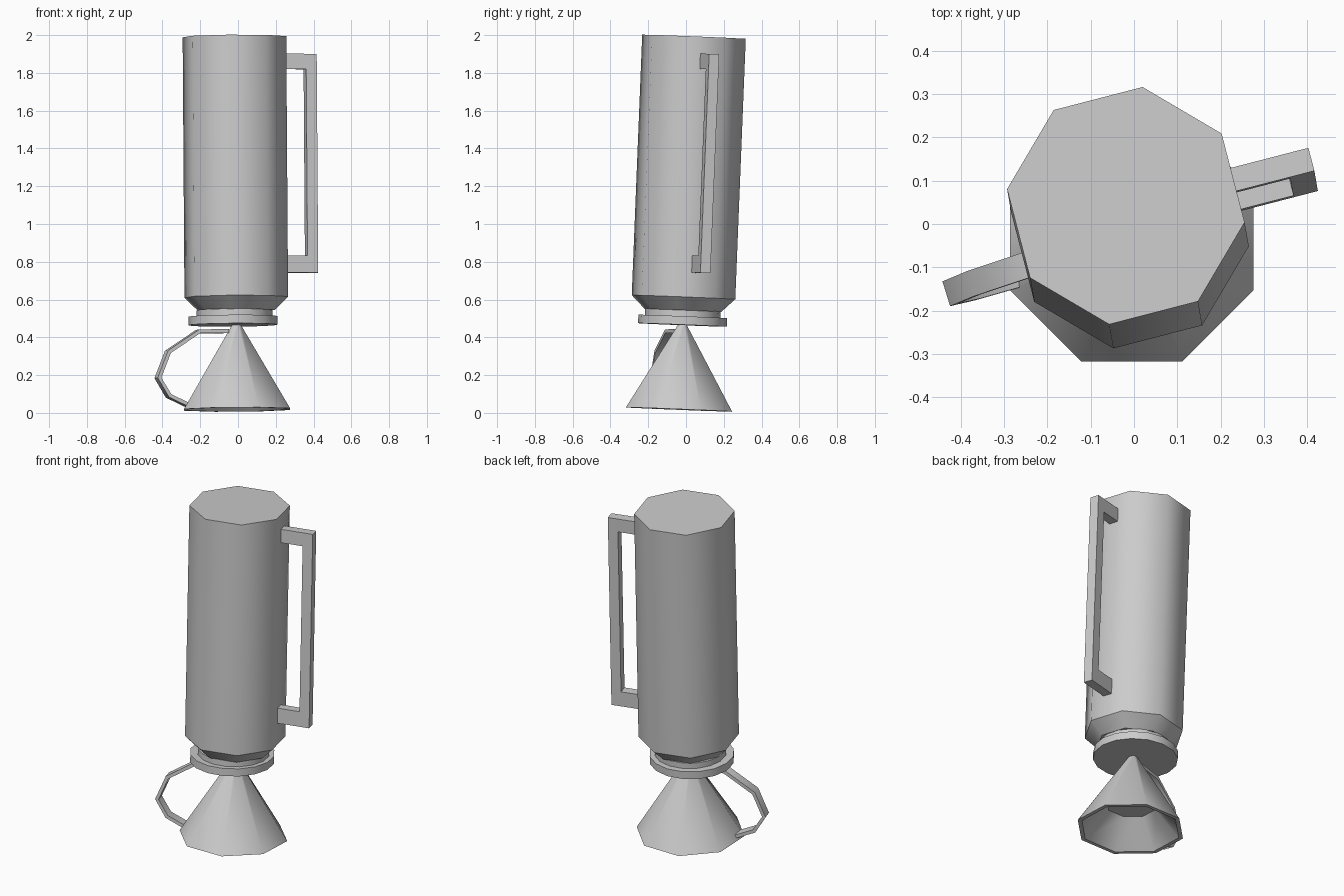
import bpy
import bmesh
from math import sin, cos, pi, radians
from mathutils import Matrix, Vector

old = bpy.data.objects.get("Cube")
if old:
    bpy.data.objects.remove(old, do_unlink=True)

grey = bpy.data.materials.new("plain grey")
grey.use_nodes = True
GREY = (0.6, 0.6, 0.6, 1)
grey.diffuse_color = GREY
grey.node_tree.nodes["Principled BSDF"].inputs["Base Color"].default_value = GREY

# The whole stack leans slightly backwards
LEAN = (Matrix.Translation((-0.005, -0.037, 0.018))
        @ Matrix.Rotation(radians(-2.3), 4, 'X')
        @ Matrix.Rotation(radians(-0.4), 4, 'Y'))


def finish(name, bm, place, smooth=True):
    bmesh.ops.recalc_face_normals(bm, faces=bm.faces)
    mesh = bpy.data.meshes.new(name)
    bm.to_mesh(mesh)
    bm.free()
    mesh.materials.append(grey)
    obj = bpy.data.objects.new(name, mesh)
    bpy.context.collection.objects.link(obj)
    obj.matrix_world = LEAN @ place
    if smooth:
        bpy.ops.object.select_all(action='DESELECT')
        obj.select_set(True)
        bpy.context.view_layer.objects.active = obj
        bpy.ops.object.shade_smooth_by_angle(angle=radians(46))
    return obj


def turned(name, profile, sides, turn=0, offset=(0, 0, 0)):
    """Revolve (radius, height) points and cap both ends."""
    bm = bmesh.new()
    rings = []
    for r, z in profile:
        rings.append([bm.verts.new((r * cos(2 * pi * i / sides),
                                    r * sin(2 * pi * i / sides), z))
                      for i in range(sides)])
    for a, b in zip(rings, rings[1:]):
        for i in range(sides):
            j = (i + 1) % sides
            bm.faces.new((a[i], a[j], b[j], b[i]))
    bm.faces.new(rings[0][::-1])
    bm.faces.new(rings[-1])
    place = Matrix.Translation(offset) @ Matrix.Rotation(radians(turn), 4, 'Z')
    return finish(name, bm, place)


def strap(name, outer, inner, width, turn, smooth=False):
    """Extrude a band between two (radius, height) paths sideways."""
    bm = bmesh.new()
    rows = [[bm.verts.new((p[0], s * width / 2, p[1])) for p in path]
            for path, s in ((outer, -1), (outer, 1), (inner, 1), (inner, -1))]
    for k in range(4):
        a, b = rows[k], rows[(k + 1) % 4]
        for i in range(len(a) - 1):
            bm.faces.new((a[i], a[i + 1], b[i + 1], b[i]))
    for end in (0, -1):
        bm.faces.new([row[end] for row in rows])
    return finish(name, bm, Matrix.Rotation(radians(turn), 4, 'Z'), smooth)


# Tall octagonal flask with its tapered shoulder, neck and flange
turned("flask_body", [(0.277, 0.595), (0.277, 1.975)], 8, -8)
turned("flask_shoulder", [(0.205, 0.525), (0.277, 0.595)], 8, -8)
turned("neck", [(0.2, 0.48), (0.2, 0.527)], 16, 0, (-0.01, 0, 0))
turned("flange", [(0.235, 0.448), (0.235, 0.493)], 16, 0, (-0.018, 0, 0))

# Hollow conical cup, upside down under the flange
turned("cone_cup", [(0.14, 0.15), (0.28, 0), (0.304, 0), (0.024, 0.45)],
       8, 22.5)

# Square flask handle
strap("flask_handle",
      [(0.22, 1.885), (0.442, 1.885), (0.442, 0.725), (0.22, 0.725)],
      [(0.22, 1.805), (0.384, 1.805), (0.384, 0.815), (0.22, 0.815)],
      0.055, 14.5)

# Thin curved cup handle, thickened towards the inside of its loop
path = [Vector(p) for p in ((0.05, 0.425), (0.215, 0.422), (0.388, 0.31),
                            (0.447, 0.165), (0.385, 0.062), (0.275, 0.012))]
inside = []
for i, p in enumerate(path):
    run = (path[min(i + 1, 5)] - path[max(i - 1, 0)]).normalized()
    inside.append(p + Vector((run.y, -run.x)) * 0.02)
strap("cup_handle", path, inside, 0.06, 197, True)
